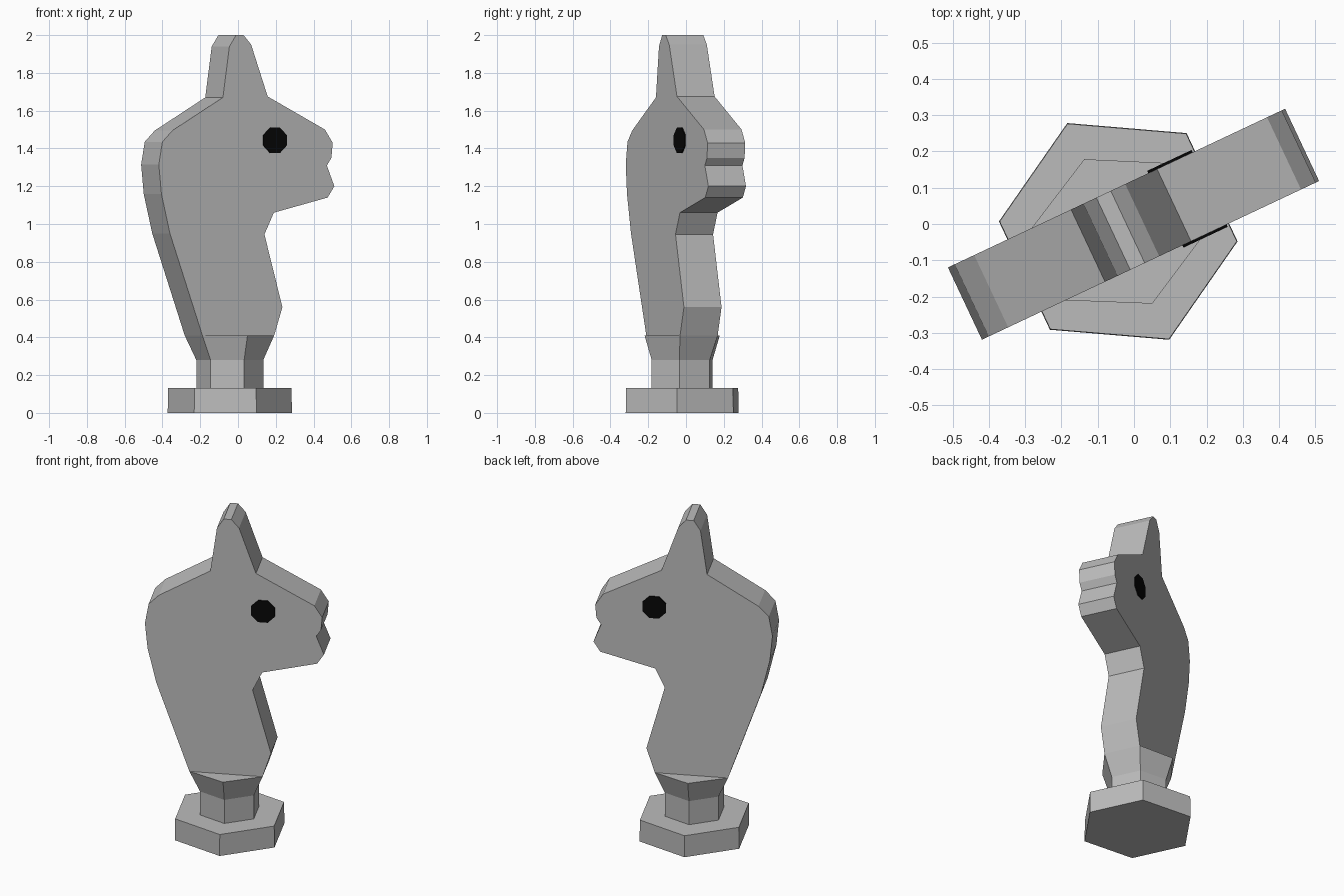
import bpy
import math
from mathutils import Matrix

TURN = Matrix.Rotation(math.radians(25.2), 4, 'Z')
HALF = 0.11          # half thickness of the figure
STEM_U = -0.048      # pedestal centre along the figure

cube = bpy.data.objects.get("Cube")
if cube:
    bpy.data.objects.remove(cube, do_unlink=True)


def material(name, rgb):
    mat = bpy.data.materials.new(name)
    mat.use_nodes = True
    colour = (*rgb, 1.0)
    mat.diffuse_color = colour
    mat.node_tree.nodes["Principled BSDF"].inputs["Base Color"].default_value = colour
    return mat


def loft(name, rings, mat):
    """Skin equal-length rings and cap both ends."""
    n = len(rings[0])
    verts = [p for ring in rings for p in ring]
    faces = [list(range(n))[::-1], list(range(len(verts) - n, len(verts)))]
    for r in range(len(rings) - 1):
        for i in range(n):
            j = (i + 1) % n
            faces.append([r * n + i, r * n + j, (r + 1) * n + j, (r + 1) * n + i])
    mesh = bpy.data.meshes.new(name)
    mesh.from_pydata(verts, [], faces)
    mesh.transform(TURN)
    mesh.materials.append(mat)
    obj = bpy.data.objects.new(name, mesh)
    bpy.context.collection.objects.link(obj)
    return obj


def slab(name, outline, v0, v1, mat):
    """Extrude a counter-clockwise (u, z) outline from v1 to v0."""
    return loft(name, [[(u, v, z) for u, z in outline] for v in (v1, v0)], mat)


def hexagon(radius, z):
    angles = [math.radians(30 + 60 * k) for k in range(6)]
    return [(STEM_U + radius * math.cos(a), radius * math.sin(a), z) for a in angles]


grey = material("stone grey", (0.5, 0.5, 0.5))
black = material("eye black", (0.002, 0.002, 0.002))

# Horse head and neck
head = [
    (-0.26, 0.41), (0.16, 0.41), (0.208, 0.56), (0.103, 0.945),    # chest
    (0.158, 1.06), (0.473, 1.14), (0.512, 1.20), (0.468, 1.31),    # jaw and mouth
    (0.495, 1.35), (0.502, 1.43), (0.457, 1.50), (0.122, 1.675),   # muzzle and brow
    (0.025, 1.95), (-0.019, 2.0), (-0.063, 2.0), (-0.102, 1.94),   # ears
    (-0.14, 1.67), (-0.435, 1.495), (-0.494, 1.435),               # crest
    (-0.515, 1.315), (-0.5, 1.16), (-0.45, 0.95),                  # mane
]
slab("horse_head", head, -HALF, HALF, grey)

# Hexagonal pedestal: foot, stem and flared collar
collar = [(STEM_U + su * 0.21 * abs(su), v, 0.41) for su, v in
          [(1, HALF), (0, 2 * HALF)]]
collar += [(2 * STEM_U - collar[0][0], HALF, 0.41)]
collar += [(2 * STEM_U - u, -v, z) for u, v, z in collar]
loft("pedestal", [hexagon(0.33, 0), hexagon(0.328, 0.133), hexagon(0.178, 0.133),
                  hexagon(0.178, 0.28), [
                      (-0.26 if u < STEM_U - 0.1 else 0.16 if u > STEM_U + 0.1 else u, v, z)
                      for u, v, z in collar]], grey)

# Eyes: thin plates on both flanks
eye = [(0.163 + 0.073 * math.cos(a), 1.443 + 0.073 * math.sin(a))
       for a in (math.pi / 8 + k * math.pi / 4 for k in range(8))]
slab("right_eye", eye, -HALF - 0.007, -HALF + 0.002, black)
slab("left_eye", eye, HALF - 0.002, HALF + 0.007, black)
